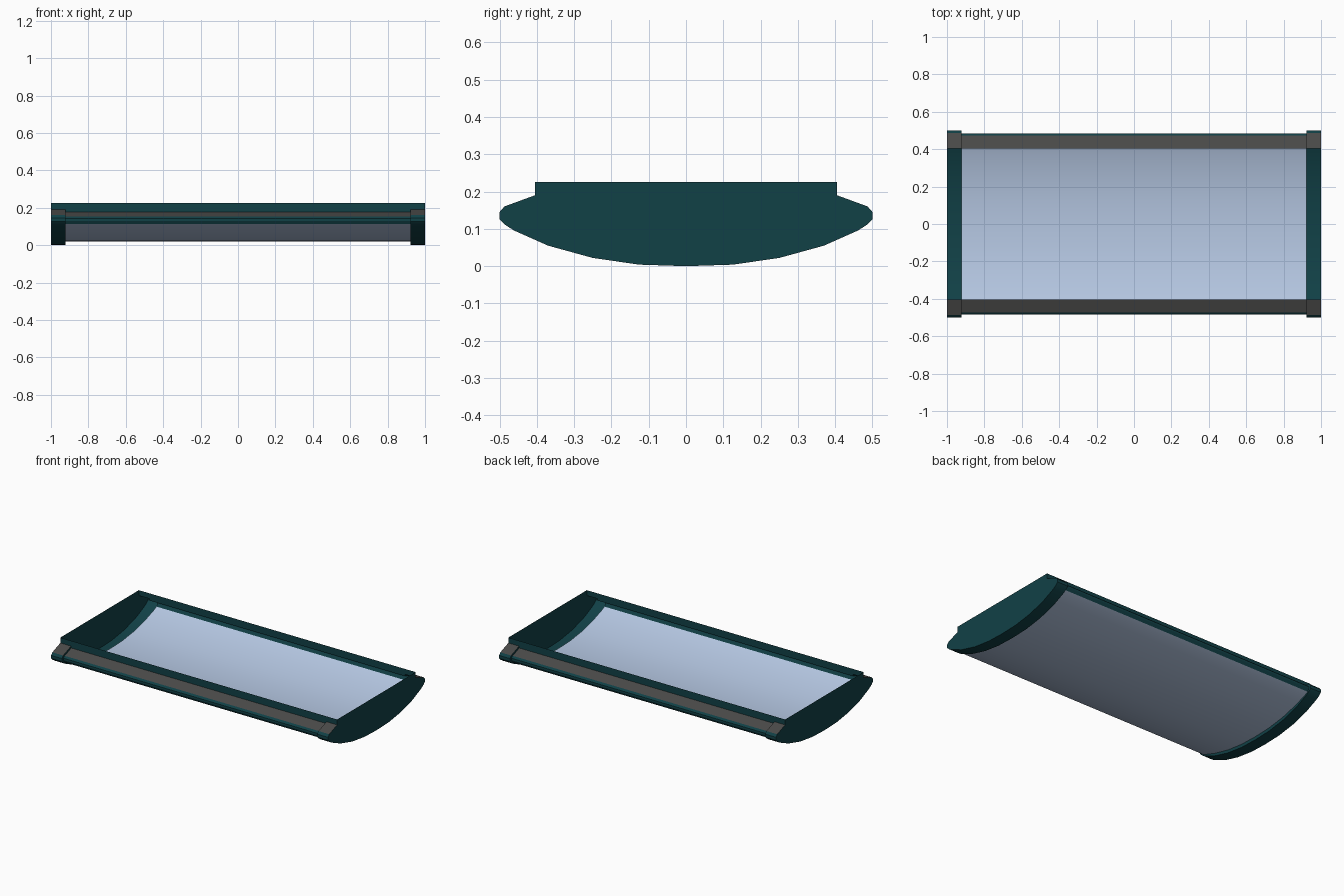
import bpy, bmesh

if "Cube" in bpy.data.objects:
    bpy.data.objects.remove(bpy.data.objects["Cube"])

def material(name, rgb):
    m = bpy.data.materials.new(name)
    m.diffuse_color = (*rgb, 1)
    m.use_nodes = True
    m.node_tree.nodes["Principled BSDF"].inputs["Base Color"].default_value = m.diffuse_color
    return m

TEAL = material("dark teal", (0.0056, 0.052, 0.062))
GREY = material("dark grey", (0.068, 0.068, 0.066))
BLUE = material("pale blue panel", (0.46, 0.57, 0.76))

# Half cross-sections (y, z) from the rim down to the centre of the curved bottom
END = [(.405, .225), (.405, .19), (.487, .16), (.5, .145), (.5, .126), (.487, .112),
       (.46, .095), (.37, .055), (.25, .022), (.125, .004), (0, 0)]
MID = [(.405, .225), (.405, .178), (.473, .153), (.485, .142), (.485, .129), (.475, .112),
       (.45, .1), (.365, .07), (.245, .04), (.122, .024), (0, .02)]
CUT = 0.922


def full(half):
    return half + [(-y, z) for y, z in reversed(half[:-1])]


def finish(bm, name, mat, smooth=True):
    bmesh.ops.remove_doubles(bm, verts=bm.verts, dist=1e-5)
    bmesh.ops.recalc_face_normals(bm, faces=bm.faces)
    me = bpy.data.meshes.new(name)
    bm.to_mesh(me)
    bm.free()
    me.materials.append(mat)
    ob = bpy.data.objects.new(name, me)
    bpy.context.collection.objects.link(ob)
    if smooth:
        bpy.context.view_layer.objects.active = ob
        ob.select_set(True)
        bpy.ops.object.shade_smooth_by_angle(angle=0.3)
        ob.select_set(False)
    return ob


def strip(bm, a, b, xa, xb):
    """Sheet joining profile a at xa to profile b at xb."""
    va = [bm.verts.new((xa, *p)) for p in a]
    vb = [bm.verts.new((xb, *p)) for p in b]
    for i in range(len(a) - 1):
        if (xa == xb) and a[i] == b[i]:
            continue
        bm.faces.new((va[i], va[i + 1], vb[i + 1], vb[i]))


# Curved panel
bm = bmesh.new()
strip(bm, full(MID[5:]), full(MID[5:]), -CUT, CUT)
finish(bm, "curved_panel", BLUE)

# Rails, rounded edges and rim walls on both long sides
for side, s in (("front", -1), ("back", 1)):
    def part(half, i, j):
        return [(s * y, z) for y, z in half[i:j]]
    bm = bmesh.new()
    strip(bm, part(MID, 1, 3), part(MID, 1, 3), -CUT, CUT)
    finish(bm, side + "_rail", GREY, False)
    bm = bmesh.new()
    strip(bm, part(MID, 2, 6), part(MID, 2, 6), -CUT, CUT)
    finish(bm, side + "_edge", TEAL)
    bm = bmesh.new()
    strip(bm, part(MID, 0, 2), part(MID, 0, 2), -CUT, CUT)
    for e in (-1, 1):
        strip(bm, part(END, 0, 2), part(END, 0, 2), e * CUT, e)
    finish(bm, side + "_rim_wall", TEAL, False)

# End caps: flat plate, curved band, step to the middle, grey shoulders
for side, e in (("left", -1), ("right", 1)):
    bm = bmesh.new()
    bm.faces.new([bm.verts.new((e, *p)) for p in full(END)])
    finish(bm, side + "_end_plate", TEAL, False)
    bm = bmesh.new()
    strip(bm, full(END[2:]), full(END[2:]), e * CUT, e)
    finish(bm, side + "_end_band", TEAL)
    bm = bmesh.new()
    strip(bm, full(END[1:]), full(MID[1:]), e * CUT, e * (CUT - .001))
    finish(bm, side + "_end_step", TEAL, False)
    bm = bmesh.new()
    for s in (-1, 1):
        p = [(s * y, z) for y, z in END[1:3]]
        strip(bm, p, p, e * CUT, e)
    finish(bm, side + "_shoulders", GREY, False)
